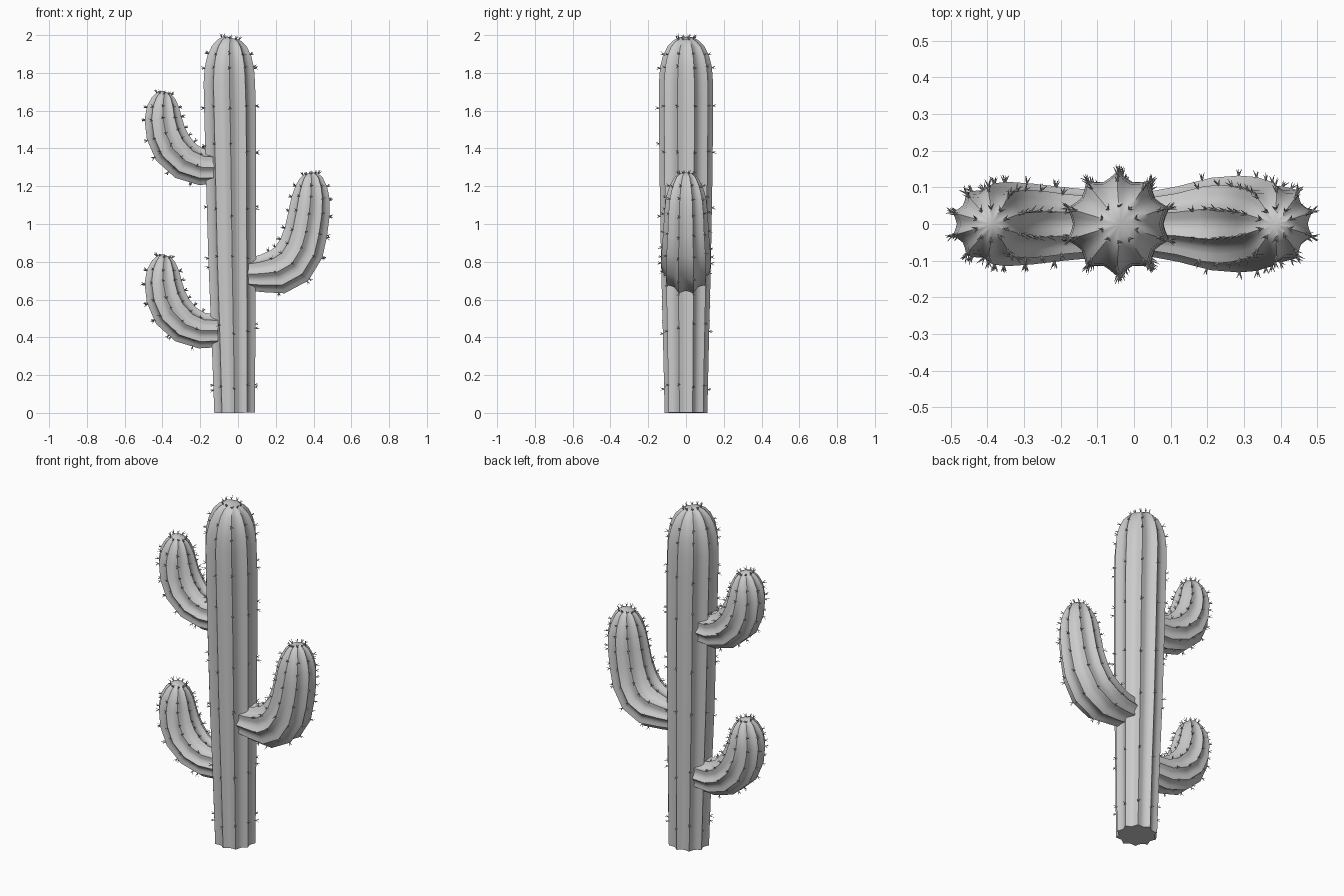
import bpy, bmesh, math, random
from mathutils import Vector, Matrix

if "Cube" in bpy.data.objects:
    bpy.data.objects.remove(bpy.data.objects["Cube"])

random.seed(4)
RIBS = 10
Y = Vector((0, 1, 0))
PROFILE = (1.0, 0.89, 0.84, 0.89)   # ridge, flank, groove, flank


def frame(path, i):
    """Centre, radius, tangent, side vector and radius slope at ring i."""
    a, b = path[max(i - 1, 0)], path[min(i + 1, len(path) - 1)]
    d = Vector((b[0] - a[0], 0, b[1] - a[1]))
    t = d.normalized()
    x, z, r = path[i]
    return Vector((x, 0, z)), r, t, Y.cross(t), (b[2] - a[2]) / d.length


def finish(bm, name):
    bmesh.ops.recalc_face_normals(bm, faces=bm.faces)
    me = bpy.data.meshes.new(name)
    bm.to_mesh(me)
    bm.free()
    ob = bpy.data.objects.new(name, me)
    bpy.context.collection.objects.link(ob)
    return ob


def ribbed_stem(name, path):
    """Loft a ten-ribbed star section along (x, z, radius) points."""
    bm = bmesh.new()
    n = RIBS * 4
    rings = []
    for i in range(len(path)):
        c, r, t, v, _ = frame(path, i)
        ring = []
        for k in range(n):
            a = math.pi / 2 + 2 * math.pi * k / n
            ring.append(bm.verts.new(c + (v * math.cos(a) + Y * math.sin(a)) * r * PROFILE[k % 4]))
        rings.append(ring)
    for lo, hi in zip(rings, rings[1:]):
        for k in range(n):
            bm.faces.new((lo[k], lo[(k + 1) % n], hi[(k + 1) % n], hi[k]))
    bm.faces.new(rings[0])
    bm.faces.new(rings[-1])
    ob = finish(bm, name)
    bpy.ops.object.select_all(action='DESELECT')
    ob.select_set(True)
    bpy.context.view_layer.objects.active = ob
    bpy.ops.object.shade_smooth_by_angle(angle=math.radians(40))


def spines(name, path, levels):
    """Clusters of three thin thorns on every ridge at fractional ring levels."""
    bm = bmesh.new()
    for lev in levels:
        for k in range(RIBS):
            s = min(max(lev + random.uniform(-0.08, 0.08), 0), len(path) - 1.001)
            i, f = int(s), s - int(s)
            c0, r0, t0, v0, s0 = frame(path, i)
            c1, r1, t1, v1, s1 = frame(path, i + 1)
            t, v = t0.lerp(t1, f).normalized(), v0.lerp(v1, f).normalized()
            a = math.pi / 2 + 2 * math.pi * k / RIBS
            out = v * math.cos(a) + Y * math.sin(a)
            p = c0.lerp(c1, f) + out * (r0 + (r1 - r0) * f)
            nrm = (out - t * (s0 + (s1 - s0) * f)).normalized()
            side = nrm.cross(t).normalized()
            for q in range(3):
                w = 2 * math.pi * q / 3 + random.uniform(0, 1)
                d = (nrm + 0.55 * (t * math.cos(w) + side * math.sin(w))).normalized()
                length = random.uniform(0.02, 0.028)
                m = Matrix.Translation(p + d * (length / 2 - 0.004)) @ d.to_track_quat('Z', 'Y').to_matrix().to_4x4()
                bmesh.ops.create_cone(bm, cap_ends=True, segments=4, radius1=0.003,
                                      radius2=0.0004, depth=length, matrix=m)
    finish(bm, name)


# Trunk: widens upward, rounded top
trunk = [(-0.018, 0, 0.113), (-0.024, 0.4, 0.122), (-0.031, 0.8, 0.132), (-0.036, 1.2, 0.139),
         (-0.042, 1.6, 0.144), (-0.046, 1.75, 0.143), (-0.046, 1.83, 0.137), (-0.046, 1.89, 0.122),
         (-0.045, 1.94, 0.098), (-0.043, 1.97, 0.07), (-0.041, 1.985, 0.042), (-0.04, 1.987, 0.01)]
# Arms: path bends from horizontal to upright
right_arm = [(0.05, 0.735, 0.09), (0.12, 0.737, 0.103), (0.21, 0.747, 0.126), (0.285, 0.79, 0.132),
             (0.335, 0.87, 0.128), (0.36, 0.96, 0.12), (0.377, 1.06, 0.115), (0.385, 1.14, 0.106),
             (0.388, 1.2, 0.088), (0.388, 1.245, 0.063), (0.386, 1.268, 0.036), (0.385, 1.271, 0.01)]
left_arm = [(-0.105, 1.3, 0.092), (-0.19, 1.3, 0.1), (-0.275, 1.332, 0.11), (-0.345, 1.4, 0.115),
            (-0.382, 1.48, 0.111), (-0.397, 1.56, 0.103), (-0.397, 1.62, 0.09), (-0.393, 1.667, 0.065),
            (-0.39, 1.696, 0.036), (-0.388, 1.701, 0.01)]
lower_arm = [(x, z - 0.865, r) for x, z, r in left_arm]

ribbed_stem("trunk", trunk)
spines("trunk_spines", trunk, [0.35, 1.12, 2, 2.67, 3.5, 4.1, 6, 7.2, 9.8])
ribbed_stem("right_arm", right_arm)
spines("right_arm_spines", right_arm, [1.8, 3, 4, 5, 6, 7, 8, 9.8])
for nm, path in (("upper_left_arm", left_arm), ("lower_left_arm", lower_arm)):
    ribbed_stem(nm, path)
    spines(nm + "_spines", path, [1.3, 2.3, 3.2, 4, 5, 6, 7.8])
